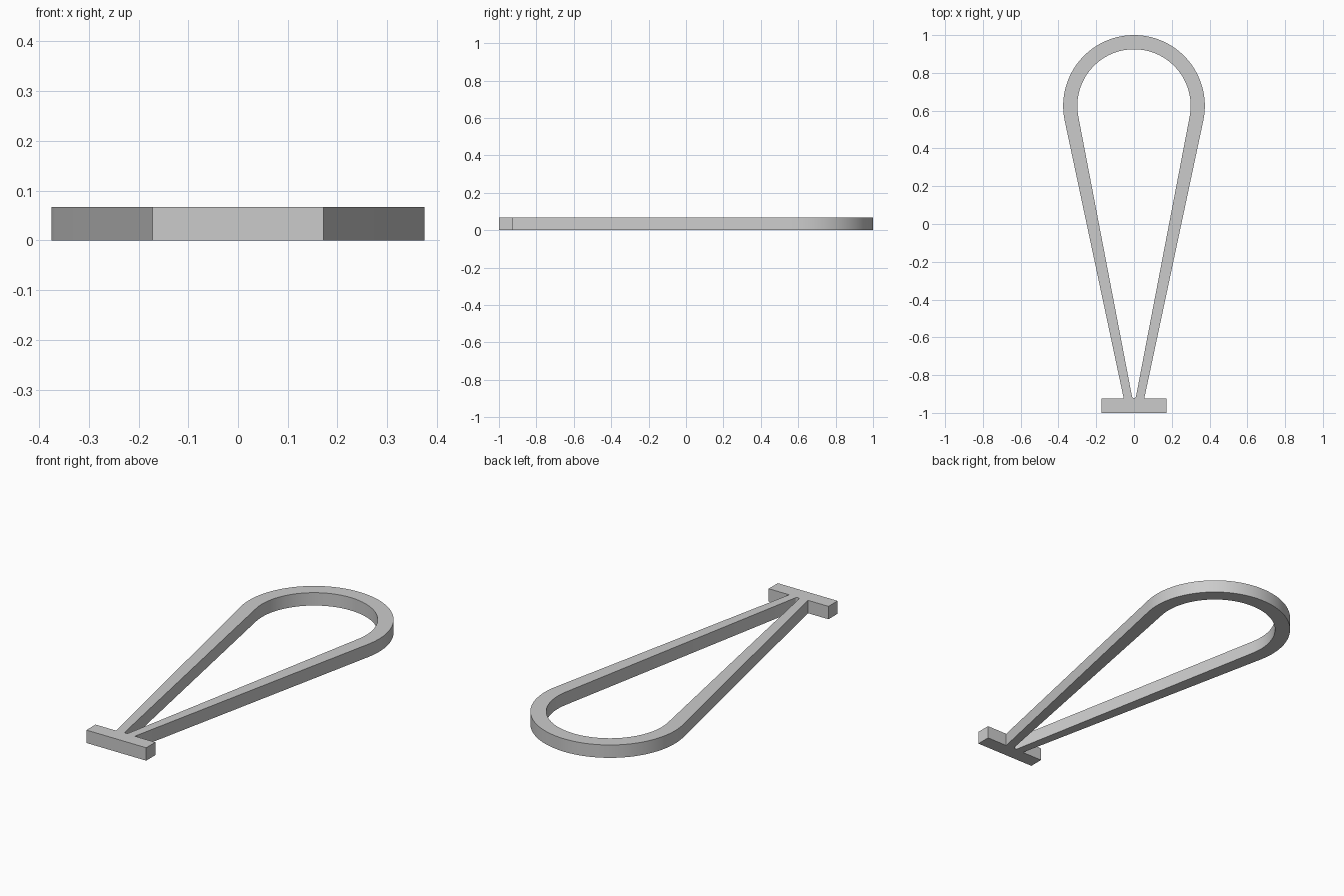
import bpy
import bmesh
from math import radians, sin, cos

cube = bpy.data.objects.get("Cube")
if cube:
    bpy.data.objects.remove(cube)

HEIGHT = 0.067
HEAD_Y = 0.625      # centre of the round head
BASE_TOP = -0.925
BASE_HALF = 0.172


def arc(radius, cy, start, end, steps):
    """Points of an arc around (0, cy), angles in degrees from +x."""
    angles = [radians(start + (end - start) * i / steps) for i in range(steps + 1)]
    return [(radius * cos(a), cy + radius * sin(a)) for a in angles]


def add_loop(bm, points):
    verts = [bm.verts.new((x, y, 0)) for x, y in points]
    return [bm.edges.new((verts[i - 1], verts[i])) for i in range(len(verts))]


# Outer outline: round head, straight tapering legs, crossbar foot
leg_x = 0.054
outer = arc(0.375, HEAD_Y, -12, 192, 72)
outer += [(-leg_x, BASE_TOP), (-BASE_HALF, BASE_TOP), (-BASE_HALF, -1),
          (BASE_HALF, -1), (BASE_HALF, BASE_TOP), (leg_x, BASE_TOP)]

# Teardrop opening: large arc above, tiny arc at the foot
inner = arc(0.3, HEAD_Y, -10.9, 190.9, 72)
inner += arc(0.011, -0.91, 190.9, 349.1, 10)

# Fill between the outlines and raise to a solid
bm = bmesh.new()
edges = add_loop(bm, outer) + add_loop(bm, inner)
bmesh.ops.triangle_fill(bm, use_beauty=True, edges=edges, normal=(0, 0, 1))
raised = bmesh.ops.extrude_face_region(bm, geom=bm.faces[:], use_keep_orig=True)
bmesh.ops.translate(bm, vec=(0, 0, HEIGHT),
                    verts=[g for g in raised["geom"] if isinstance(g, bmesh.types.BMVert)])
bmesh.ops.recalc_face_normals(bm, faces=bm.faces[:])

mesh = bpy.data.meshes.new("teardrop_loop_with_foot")
bm.to_mesh(mesh)
bm.free()
body = bpy.data.objects.new("teardrop_loop_with_foot", mesh)
bpy.context.collection.objects.link(body)

# Plain grey
grey = bpy.data.materials.new("plain_grey")
grey.use_nodes = True
colour = (0.6, 0.6, 0.6, 1)
grey.diffuse_color = colour
grey.node_tree.nodes["Principled BSDF"].inputs["Base Color"].default_value = colour
mesh.materials.append(grey)

# Smooth the curved walls, keep the rims sharp
bpy.ops.object.select_all(action="DESELECT")
body.select_set(True)
bpy.context.view_layer.objects.active = body
bpy.ops.object.shade_smooth_by_angle(angle=radians(30))
